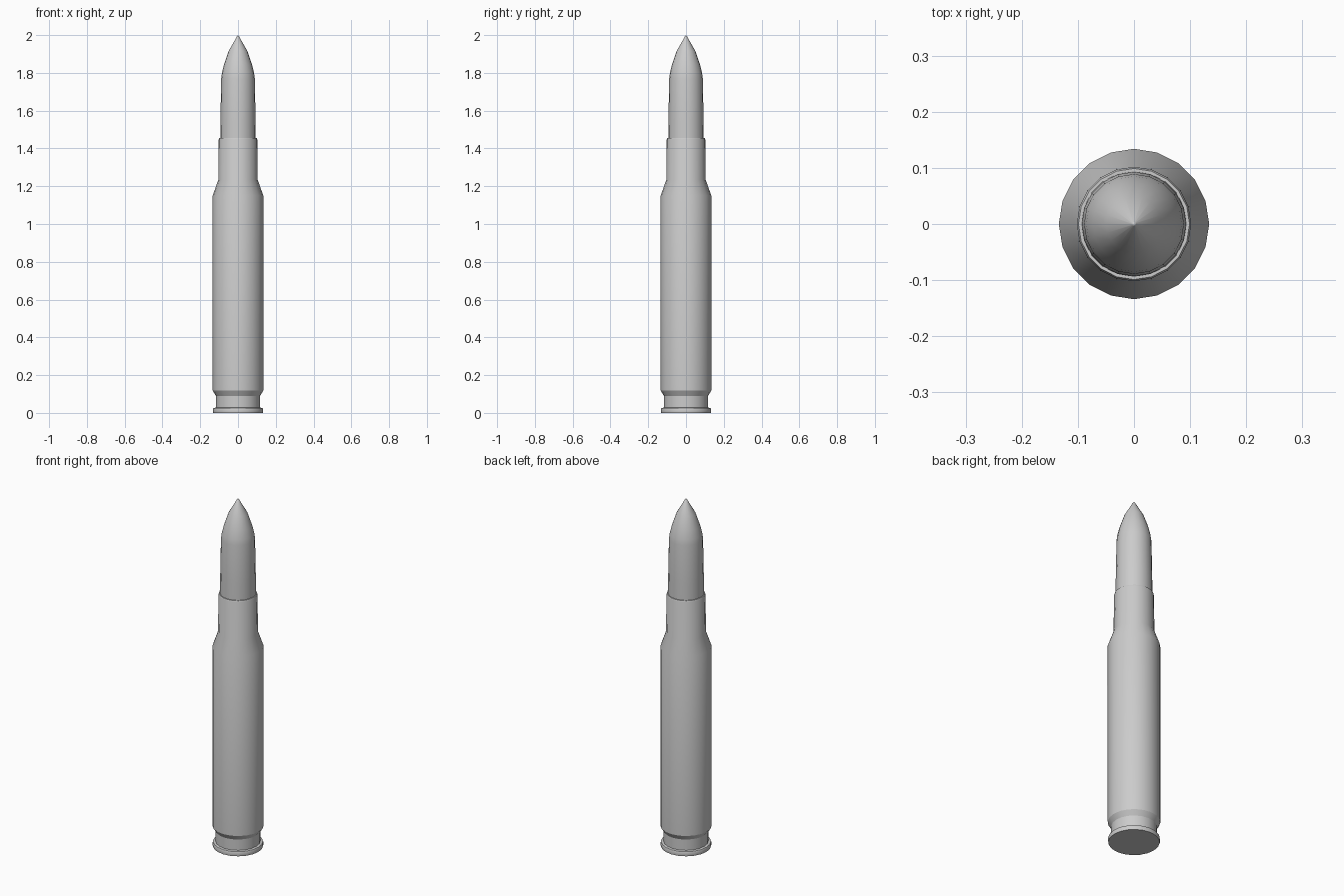
import bpy, bmesh
from math import cos, sin, tau, radians

if "Cube" in bpy.data.objects:
    bpy.data.objects.remove(bpy.data.objects["Cube"])

SIDES = 20


def lathe(name, profile):
    """Revolve (radius, height) points about z; radius 0 makes a single pole."""
    bm = bmesh.new()
    rings = []
    for r, z in profile:
        n = SIDES if r > 0 else 1
        rings.append([bm.verts.new((r * cos(tau * i / SIDES), r * sin(tau * i / SIDES), z))
                      for i in range(n)])
    for low, high in zip(rings, rings[1:]):
        for i in range(SIDES):
            j = (i + 1) % SIDES
            if len(high) == 1:
                bm.faces.new((low[i], low[j], high[0]))
            else:
                bm.faces.new((low[i], low[j], high[j], high[i]))
    # Flat end caps
    bm.faces.new(rings[0][::-1])
    if len(rings[-1]) > 1:
        bm.faces.new(rings[-1])
    mesh = bpy.data.meshes.new(name)
    bm.to_mesh(mesh)
    bm.free()
    obj = bpy.data.objects.new(name, mesh)
    bpy.context.collection.objects.link(obj)
    bpy.ops.object.select_all(action='DESELECT')
    obj.select_set(True)
    bpy.context.view_layer.objects.active = obj
    bpy.ops.object.shade_smooth_by_angle(angle=radians(30))
    return obj


# Bottlenecked casing: rim, extractor groove, body, shoulder, neck, lip
lathe("casing", [
    (0.131, 0.0), (0.132, 0.004), (0.132, 0.022), (0.130, 0.026),
    (0.117, 0.028), (0.117, 0.09), (0.134, 0.118),
    (0.134, 1.15), (0.104, 1.235),
    (0.102, 1.448), (0.099, 1.456), (0.093, 1.456),
])

# Pointed tip seated in the neck
lathe("projectile", [
    (0.094, 1.44), (0.093, 1.55), (0.089, 1.77), (0.085, 1.80),
    (0.074, 1.845), (0.050, 1.915), (0.004, 1.996), (0, 2.0),
])
